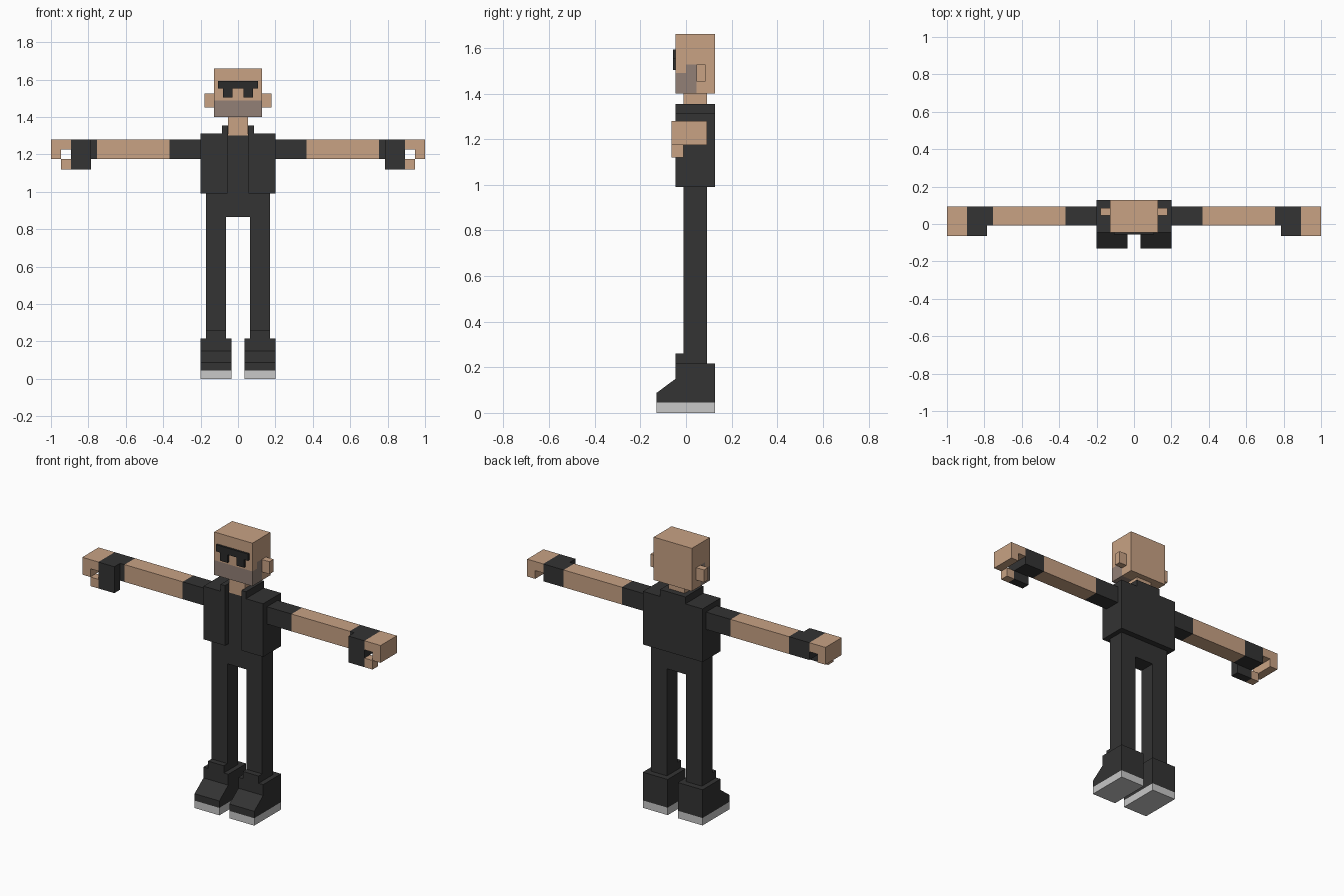
import bpy, bmesh
from mathutils import Vector

if "Cube" in bpy.data.objects:
    bpy.data.objects.remove(bpy.data.objects["Cube"])


def material(name, rgb):
    m = bpy.data.materials.new(name)
    m.diffuse_color = (*rgb, 1)
    m.use_nodes = True
    m.node_tree.nodes["Principled BSDF"].inputs["Base Color"].default_value = m.diffuse_color
    return m


SKIN = material("skin", (0.578, 0.361, 0.231))
STUBBLE = material("stubble", (0.287, 0.216, 0.181))
CLOTH = material("dark_cloth", (0.033, 0.033, 0.033))
LENS = material("dark_glass", (0.024, 0.024, 0.024))
SOLE = material("sole_grey", (0.58, 0.58, 0.58))


def finish(name, bm, mats, mirror):
    bmesh.ops.recalc_face_normals(bm, faces=bm.faces)
    me = bpy.data.meshes.new(name)
    bm.to_mesh(me)
    bm.free()
    for m in mats:
        me.materials.append(m)
    ob = bpy.data.objects.new(name, me)
    bpy.context.collection.objects.link(ob)
    if mirror:
        mod = ob.modifiers.new("mirror", 'MIRROR')
        mod.use_mirror_merge = False
    return ob


def prism(name, mat, outline, axis, lo, hi, mirror=False):
    """Extrude an outline along an axis; outline gives the other two coordinates in xyz order."""
    bm = bmesh.new()
    verts = []
    for p in outline:
        co = list(p)
        co.insert(axis, lo)
        verts.append(bm.verts.new(co))
    face = bm.faces.new(verts)
    ext = bmesh.ops.extrude_face_region(bm, geom=[face])
    shift = Vector((0, 0, 0))
    shift[axis] = hi - lo
    bmesh.ops.translate(bm, vec=shift,
                        verts=[g for g in ext["geom"] if isinstance(g, bmesh.types.BMVert)])
    return finish(name, bm, [mat], mirror)


def box(name, mat, x, y, z, mirror=False):
    outline = [(x[0], y[0]), (x[1], y[0]), (x[1], y[1]), (x[0], y[1])]
    return prism(name, mat, outline, 2, z[0], z[1], mirror)


# Head, cut so the beard shadow can be coloured by height and depth
bm = bmesh.new()
bmesh.ops.create_cube(bm, size=1)
for v in bm.verts:
    v.co = Vector((v.co.x * 0.256, 0.041 + v.co.y * 0.172, 1.53 + v.co.z * 0.26))
for co, no in (((0, 0, 0), (0, 1, 0)), ((0, 0.045, 0), (0, 1, 0)),
               ((0, 0, 1.489), (0, 0, 1)), ((0, 0, 1.528), (0, 0, 1))):
    bmesh.ops.bisect_plane(bm, geom=bm.verts[:] + bm.edges[:] + bm.faces[:],
                           plane_co=co, plane_no=no)
for f in bm.faces:
    c = f.calc_center_median()
    limit = 1.489 if c.y < 0 else 1.528
    f.material_index = int(c.y < 0.045 and c.z < limit)
finish("head", bm, [SKIN, STUBBLE], False)

box("ear", SKIN, (0.125, 0.18), (0.045, 0.085), (1.452, 1.527), True)
box("neck", SKIN, (-0.053, 0.053), (-0.011, 0.091), (1.30, 1.40))

# Sunglasses: brow bar with two lenses
prism("sunglasses", LENS,
      [(-0.107, 1.593), (-0.107, 1.552), (-0.081, 1.552), (-0.081, 1.503),
       (-0.03, 1.503), (-0.03, 1.552), (0.03, 1.552), (0.03, 1.503),
       (0.081, 1.503), (0.081, 1.552), (0.107, 1.552), (0.107, 1.593)],
      1, -0.057, -0.045)


# Open jacket and collar are U shapes seen from above
def u_shape(w):
    return [(-w, -0.045), (-0.055, -0.045), (-0.055, 0.091), (0.055, 0.091),
            (0.055, -0.045), (w, -0.045), (w, 0.127), (-w, 0.127)]


prism("jacket", CLOTH, u_shape(0.2), 2, 0.99, 1.312)
prism("collar", CLOTH, u_shape(0.085), 2, 1.312, 1.354)
box("shirt", CLOTH, (-0.055, 0.055), (-0.011, 0.091), (0.99, 1.31))

# Trousers: hips and both legs in one outline
prism("trousers", CLOTH,
      [(-0.17, 0.2), (-0.064, 0.2), (-0.064, 0.865), (0.064, 0.865),
       (0.064, 0.2), (0.17, 0.2), (0.17, 0.99), (-0.17, 0.99)],
      1, -0.011, 0.091)

# Boots
prism("boot", CLOTH,
      [(-0.13, 0.045), (0.127, 0.045), (0.127, 0.216), (-0.045, 0.216),
       (-0.045, 0.15), (-0.13, 0.087)], 0, 0.034, 0.2, True)
box("boot_tongue", CLOTH, (0.064, 0.17), (-0.045, -0.011), (0.216, 0.26), True)
box("boot_sole", SOLE, (0.034, 0.2), (-0.13, 0.127), (0, 0.045), True)

# Arms
ARM_Y, ARM_Z = (-0.008, 0.093), (1.175, 1.28)
box("sleeve", CLOTH, (0.2, 0.365), ARM_Y, ARM_Z, True)
box("forearm", SKIN, (0.365, 0.755), ARM_Y, ARM_Z, True)
box("glove_cuff", CLOTH, (0.755, 0.785), ARM_Y, ARM_Z, True)

# Gloved hands with curled bare fingers and thumb
box("glove_palm", CLOTH, (0.785, 0.892), (-0.063, 0.093), ARM_Z, True)
box("glove_thumb", CLOTH, (0.785, 0.892), (-0.063, -0.01), (1.12, 1.175), True)
prism("fingers", SKIN,
      [(0.892, 1.225), (0.946, 1.225), (0.946, 1.175), (1.0, 1.175),
       (1.0, 1.28), (0.892, 1.28)], 1, -0.063, 0.093, True)
box("thumb_tip", SKIN, (0.892, 0.946), (-0.063, -0.01), (1.12, 1.175), True)
